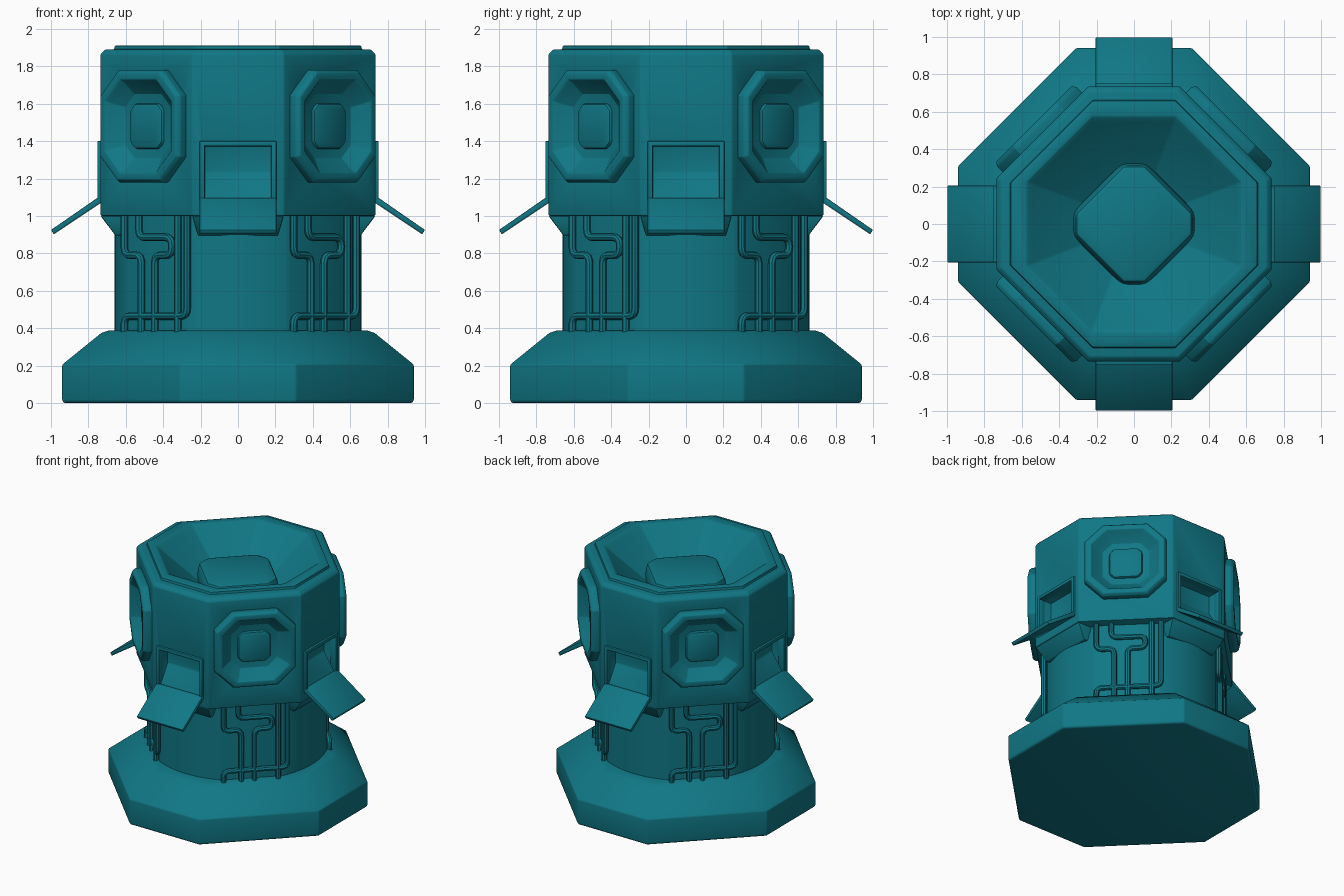
import bpy, bmesh, math
from mathutils import Matrix, Vector

cube = bpy.data.objects.get("Cube")
if cube:
    bpy.data.objects.remove(cube, do_unlink=True)

TEAL = (0.005, 0.185, 0.235, 1)
teal = bpy.data.materials.new("teal_paint")
teal.use_nodes = True
teal.diffuse_color = TEAL
teal.node_tree.nodes["Principled BSDF"].inputs["Base Color"].default_value = TEAL


def side_frame(degrees):
    """Local axes: x along the side, y up, z outward."""
    a = math.radians(degrees)
    c, s = math.cos(a), math.sin(a)
    return Matrix(((-s, 0, c, 0), (c, 0, s, 0), (0, 1, 0, 0), (0, 0, 0, 1)))


def add_object(name, bm, matrix=None):
    bmesh.ops.recalc_face_normals(bm, faces=bm.faces)
    if matrix:
        bm.transform(matrix)
    mesh = bpy.data.meshes.new(name)
    bm.to_mesh(mesh)
    bm.free()
    mesh.materials.append(teal)
    obj = bpy.data.objects.new(name, mesh)
    bpy.context.collection.objects.link(obj)
    return obj


def bake(obj):
    depsgraph = bpy.context.evaluated_depsgraph_get()
    mesh = bpy.data.meshes.new_from_object(obj.evaluated_get(depsgraph))
    obj.modifiers.clear()
    obj.data = mesh


def finish(obj, width=0.01):
    if width:
        bevel = obj.modifiers.new("soft_edges", "BEVEL")
        bevel.width = width
        bevel.segments = 2
        bevel.limit_method = "ANGLE"
        bevel.angle_limit = math.radians(28)
        bake(obj)
    obj.data.shade_smooth()
    obj.data.set_sharp_from_angle(angle=math.radians(32))
    return obj


def loft(name, rings, matrix=None):
    """Closed skin through octagons given as (half size, half flat, height)."""
    bm = bmesh.new()
    loops = []
    for h, a, z in rings:
        corners = ((h, -a), (h, a), (a, h), (-a, h), (-h, a), (-h, -a), (-a, -h), (a, -h))
        loops.append([bm.verts.new((x, y, z)) for x, y in corners])
    for low, high in zip(loops, loops[1:]):
        for i in range(8):
            j = (i + 1) % 8
            bm.faces.new((low[i], low[j], high[j], high[i]))
    bm.faces.new(loops[0][::-1])
    bm.faces.new(loops[-1])
    return add_object(name, bm, matrix)


def slab(name, profile, matrix, shift=0):
    """Convex block from (outward, up, half width) points."""
    bm = bmesh.new()
    for out, up, w in profile:
        for x in (-w, w):
            bm.verts.new((x + shift, up, out))
    bmesh.ops.convex_hull(bm, input=bm.verts)
    bmesh.ops.dissolve_limit(bm, angle_limit=0.01, verts=bm.verts, edges=bm.edges)
    return add_object(name, bm, matrix)


def pipe(name, path, matrix, radius=0.02, bend=0.045):
    points = [Vector(path[0])]
    for before, corner, after in zip(path, path[1:], path[2:]):
        b, c, d = Vector(before), Vector(corner), Vector(after)
        start = c + (b - c).normalized() * min(bend, (b - c).length * 0.48)
        end = c + (d - c).normalized() * min(bend, (d - c).length * 0.48)
        for i in range(5):
            t = i / 4
            points.append(start * (1 - t) ** 2 + c * 2 * t * (1 - t) + end * t * t)
    points.append(Vector(path[-1]))
    curve = bpy.data.curves.new(name, "CURVE")
    curve.dimensions = "3D"
    curve.bevel_depth = radius
    curve.bevel_resolution = 2
    spline = curve.splines.new("POLY")
    spline.points.add(len(points) - 1)
    for p, q in zip(spline.points, points):
        p.co = (*(matrix @ Vector((q.x, q.y, 0.64))), 1)
    helper = bpy.data.objects.new(name + "_curve", curve)
    bpy.context.collection.objects.link(helper)
    mesh = bpy.data.meshes.new_from_object(
        helper.evaluated_get(bpy.context.evaluated_depsgraph_get()))
    bpy.data.objects.remove(helper, do_unlink=True)
    mesh.materials.clear()
    mesh.materials.append(teal)
    obj = bpy.data.objects.new(name, mesh)
    bpy.context.collection.objects.link(obj)
    finish(obj, 0)


# Base plinth
finish(loft("base", [(0.93, 0.305, 0), (0.94, 0.31, 0.012), (0.94, 0.31, 0.205),
                     (0.73, 0.225, 0.375), (0.69, 0.21, 0.388)]), 0.02)

# Round column with a flat on each diagonal
bm = bmesh.new()
bmesh.ops.create_cone(bm, cap_ends=True, segments=64, radius1=0.66, radius2=0.66,
                      depth=0.7, matrix=Matrix.Translation((0, 0, 0.69)))
for k in range(4):
    n = side_frame(45 + 90 * k) @ Vector((0, 0, 1))
    cut = bmesh.ops.bisect_plane(bm, geom=bm.verts[:] + bm.edges[:] + bm.faces[:],
                                 plane_co=n * 0.62, plane_no=n, clear_outer=True)
    rim = [e for e in cut["geom_cut"] if isinstance(e, bmesh.types.BMEdge)]
    bmesh.ops.holes_fill(bm, edges=rim)
finish(add_object("column", bm), 0)

# Head with a sunken top bowl
head = loft("head", [(0.735, 0.245, 1.0), (0.735, 0.245, 1.865), (0.71, 0.235, 1.89),
                     (0.66, 0.22, 1.89), (0.66, 0.22, 1.912), (0.575, 0.225, 1.912),
                     (0.545, 0.215, 1.885), (0.27, 0.11, 1.66)])
cutters = []
for k in range(4):
    cutters.append(loft("horn_cutter", [(0.25, 0.13, 0.61), (0.25, 0.13, 0.9)],
                        Matrix.Translation((0, 0, 1.48)) @ side_frame(45 + 90 * k)))
    cutters.append(slab("scoop_cutter", [(0.85, 1.375, 0.18), (0.64, 1.375, 0.18),
                                         (0.64, 1.23, 0.18), (0.735, 1.08, 0.18),
                                         (0.85, 1.05, 0.18)], side_frame(90 * k)))
for cutter in cutters:
    cutter.hide_render = True
    mod = head.modifiers.new("cut", "BOOLEAN")
    mod.operation = "DIFFERENCE"
    mod.solver = "EXACT"
    mod.object = cutter
bake(head)
for cutter in cutters:
    bpy.data.objects.remove(cutter, do_unlink=True)
finish(head, 0.008)

# Raised block in the top bowl
finish(loft("top_block", [(0.28, 0.19, 1.64), (0.26, 0.18, 1.78)],
            Matrix.Rotation(math.radians(45), 4, "Z")), 0.025)

# Diagonal sides: horns and pipes
PIPES = {
    "pipe_left": [(-0.22, 1.02), (-0.22, 0.79), (-0.09, 0.79), (-0.09, 0.37)],
    "pipe_middle": [(-0.11, 1.02), (-0.11, 0.885), (0.14, 0.885), (0.14, 0.79),
                    (0.01, 0.79), (0.01, 0.37)],
    "pipe_straight": [(0.185, 1.02), (0.185, 0.37)],
    "pipe_right": [(0.255, 1.02), (0.255, 0.465), (-0.22, 0.465), (-0.22, 0.37)],
}
for k, side in enumerate(("back_left", "back_right", "front_right", "front_left")):
    frame = side_frame(45 + 90 * k)
    place = Matrix.Translation((0, 0, 1.48)) @ frame
    finish(loft("horn_" + side, [(0.3, 0.165, 0.68), (0.3, 0.165, 0.735),
                                 (0.285, 0.158, 0.757), (0.25, 0.135, 0.757),
                                 (0.235, 0.125, 0.735), (0.125, 0.085, 0.64)], place), 0.005)
    finish(loft("horn_block_" + side, [(0.128, 0.09, 0.63), (0.12, 0.085, 0.70)], place), 0.014)
    for name, path in PIPES.items():
        pipe(name + "_" + side, [(x, z, 0) for x, z in path], frame)

# Straight sides: lower wedge, hatch frame and open flap
for k, side in enumerate(("left", "back", "right", "front")):
    frame = side_frame(90 * k)
    finish(slab("wedge_" + side, [(0.735, 1.0, 0.245), (0.5, 1.0, 0.245),
                                  (0.655, 0.895, 0.215), (0.5, 0.895, 0.215)], frame), 0.008)
    for label, x in (("_a_", -0.192), ("_b_", 0.192)):
        finish(slab("hatch_post" + label + side,
                    [(d, z, 0.014) for d in (0.7, 0.752) for z in (1.07, 1.4)], frame, x), 0.006)
    finish(slab("hatch_lintel_" + side,
                [(d, z, 0.206) for d in (0.7, 0.752) for z in (1.373, 1.4)], frame), 0.006)
    finish(slab("flap_" + side, [(0.725, 1.09, 0.206), (0.75, 1.098, 0.206), (1.0, 0.925, 0.206),
                                 (0.985, 0.902, 0.206), (0.725, 1.075, 0.206)], frame), 0.006)
